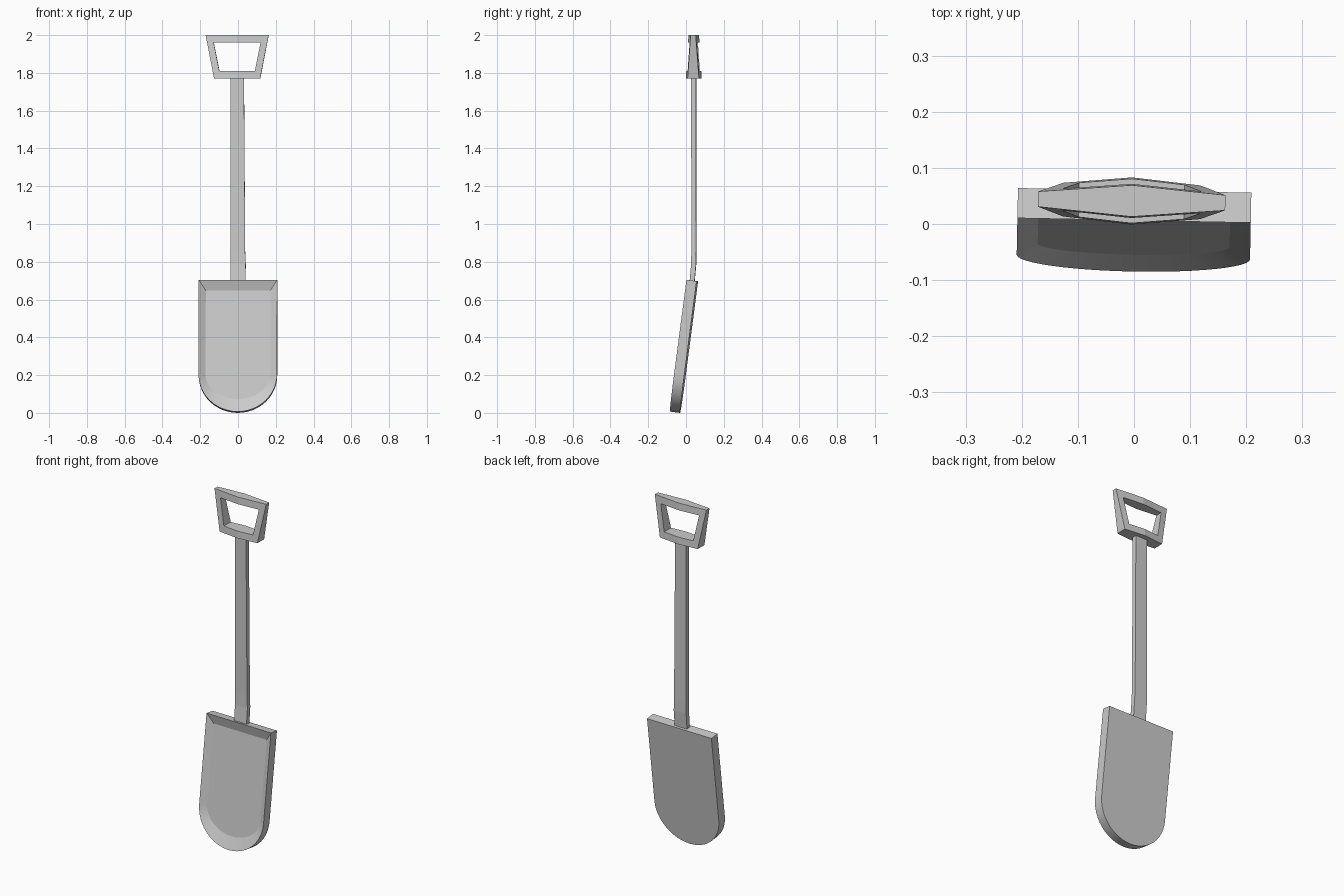
import bpy, bmesh, math
from mathutils import Matrix

cube = bpy.data.objects.get("Cube")
if cube:
    bpy.data.objects.remove(cube)

grey = bpy.data.materials.new("plain grey")
grey.use_nodes = True
colour = (0.6, 0.6, 0.6, 1)
grey.diffuse_color = colour
grey.node_tree.nodes["Principled BSDF"].inputs["Base Color"].default_value = colour
YAW = Matrix.Rotation(-0.02, 4, 'Z')


def finish(name, bm, placement=Matrix.Identity(4)):
    bm.transform(YAW @ placement)
    bmesh.ops.recalc_face_normals(bm, faces=bm.faces)
    mesh = bpy.data.meshes.new(name)
    bm.to_mesh(mesh)
    bm.free()
    mesh.materials.append(grey)
    obj = bpy.data.objects.new(name, mesh)
    bpy.context.collection.objects.link(obj)
    return obj


def loop(bm, points):
    return [bm.verts.new(p) for p in points]


def bridge(bm, a, b):
    n = len(a)
    for i in range(n):
        j = (i + 1) % n
        bm.faces.new((a[i], a[j], b[j], b[i]))


def blade_outline(half_width, drop, top, y):
    """Straight-sided outline with a rounded lower end."""
    steps = 24
    pts = [(half_width, y, top)]
    for i in range(steps + 1):
        a = math.pi * i / steps
        pts.append((half_width * math.cos(a), y, 0.2 - drop * math.sin(a)))
    pts.append((-half_width, y, top))
    return pts


# Blade: thick slab with a shallow dished front, tilted forward
bm = bmesh.new()
back = loop(bm, blade_outline(0.208, 0.2, 0.703, 0.027))
rim = loop(bm, blade_outline(0.208, 0.2, 0.703, -0.027))
floor = loop(bm, blade_outline(0.171, 0.13, 0.65, -0.006))
bridge(bm, back, rim)
bridge(bm, rim, floor)
bm.faces.new(back)
dish = bm.faces.new(floor)
bmesh.ops.inset_region(bm, faces=[dish], thickness=0.05)
tilt = Matrix.Translation((0, -0.058, 0.0035)) @ Matrix.Rotation(-0.13, 4, 'X')
blade = finish("blade", bm, tilt)
bpy.ops.object.select_all(action='DESELECT')
blade.select_set(True)
bpy.context.view_layer.objects.active = blade
bpy.ops.object.shade_smooth_by_angle(angle=math.radians(26))

# Shaft: flat bar with a small bend where it meets the blade
bm = bmesh.new()
previous = None
for x, y, z, w in ((0, 0.031, 0.67, 0.04), (0, 0.034, 0.71, 0.04),
                   (0, 0.041, 0.79, 0.04), (-0.002, 0.042, 0.86, 0.039),
                   (-0.005, 0.041, 1.79, 0.036)):
    ring = loop(bm, [(x + sx * w, y + sy * 0.013, z)
                     for sx, sy in ((-1, -1), (1, -1), (1, 1), (-1, 1))])
    if previous:
        bridge(bm, previous, ring)
    else:
        bm.faces.new(ring)
    previous = ring
bm.faces.new(previous)
finish("shaft", bm)


def grip_loop(bm, top, bottom, side):
    """Trapezoid loop whose depth swells at the middle and toward the base."""
    pts = []
    for half, z, order in ((top[0], top[1], (-1, 0, 1)),
                           (bottom[0], bottom[1], (1, 0, -1))):
        t = (2 - z) / 0.23
        middle, end = 0.028 + 0.014 * t, 0.0135 + 0.0165 * t
        full = 0.167 - 0.045 * t
        for s in order:
            depth = middle + (end - middle) * abs(s) * half / full
            pts.append((-0.005 + s * half, 0.041 + side * depth, z))
    return loop(bm, pts)


# Grip: open trapezoid frame
bm = bmesh.new()
loops = [grip_loop(bm, *shape, side) for shape, side in (
    (((0.167, 2), (0.122, 1.77)), -1), (((0.167, 2), (0.122, 1.77)), 1),
    (((0.124, 1.96), (0.094, 1.81)), 1), (((0.124, 1.96), (0.094, 1.81)), -1))]
for i in range(4):
    bridge(bm, loops[i], loops[(i + 1) % 4])
finish("grip", bm)
